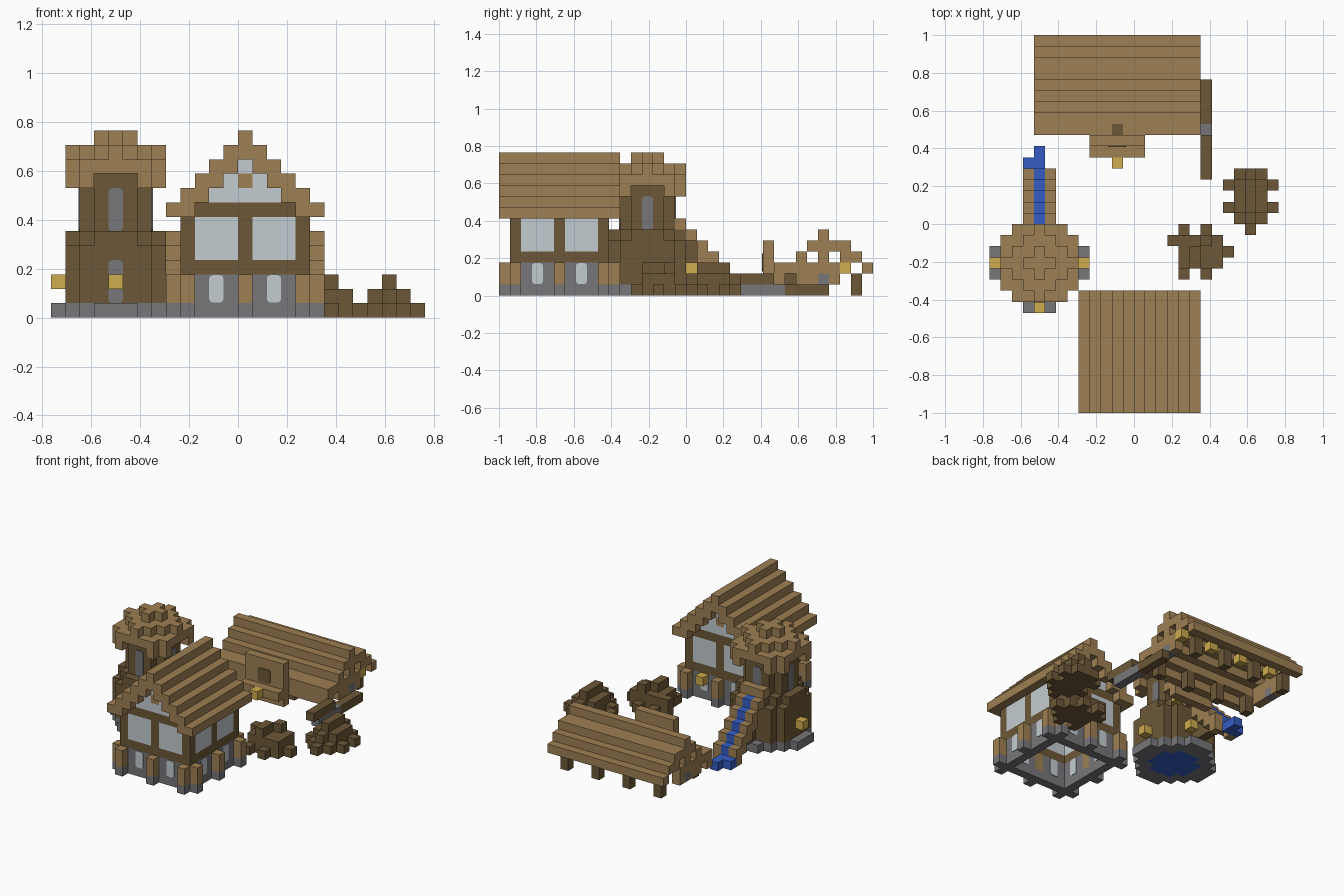
import bpy, bmesh
from mathutils import Matrix, Vector

U = 1 / 17  # edge of one block

if "Cube" in bpy.data.objects:
    bpy.data.objects.remove(bpy.data.objects["Cube"])


def material(name, r, g, b):
    m = bpy.data.materials.new(name)
    m.use_nodes = True
    colour = [(c / 255) ** 2.2 for c in (r, g, b)] + [1]
    m.diffuse_color = colour
    m.node_tree.nodes["Principled BSDF"].inputs["Base Color"].default_value = colour
    return m


TAN = material("light wood", 157, 127, 84)
DARK = material("dark wood", 108, 88, 58)
GRAY = material("stone", 118, 118, 121)
GLASS = material("pale glass", 194, 203, 207)
BLUE = material("blue carpet", 55, 93, 195)
GOLD = material("lantern gold", 205, 171, 78)


def finish(name, bm, mat):
    mesh = bpy.data.meshes.new(name)
    bm.to_mesh(mesh)
    bm.free()
    mesh.materials.append(mat)
    bpy.context.collection.objects.link(bpy.data.objects.new(name, mesh))


def blocks(name, cells, mat):
    """Skin a set of grid cells, keeping only the outer faces."""
    cells, bm, verts = set(cells), bmesh.new(), {}
    for c in cells:
        for axis in range(3):
            for side in (0, 1):
                n = list(c)
                n[axis] += 2 * side - 1
                if tuple(n) in cells:
                    continue
                loop = []
                for a, b in ((0, 0), (1, 0), (1, 1), (0, 1)):
                    p = list(c)
                    p[axis] += side
                    p[(axis + 1) % 3] += a
                    p[(axis + 2) % 3] += b
                    p = tuple(p)
                    if p not in verts:
                        verts[p] = bm.verts.new(Vector(p) * U)
                    loop.append(verts[p])
                bm.faces.new(loop if side else loop[::-1])
    finish(name, bm, mat)


def box(x0, x1, y0, y1, z0, z1):
    return {(x, y, z) for x in range(x0, x1) for y in range(y0, y1) for z in range(z0, z1)}


def plate(name, centre, size, thin, mat):
    """Thin panel with rounded corners, facing along the thin axis."""
    dims = [s * U for s in size]
    dims[thin] = 0.009
    bm = bmesh.new()
    bmesh.ops.create_cube(bm, size=1, matrix=Matrix.Translation(Vector(centre) * U) @ Matrix.Diagonal((*dims, 1)))
    edges = [e for e in bm.edges if abs((e.verts[0].co - e.verts[1].co)[thin]) > 0.005]
    bmesh.ops.bevel(bm, geom=edges, offset=0.25 * U, segments=2, profile=0.5, affect='EDGES')
    bmesh.ops.recalc_face_normals(bm, faces=bm.faces)
    finish(name, bm, mat)


# House: hollow walls on a nine by nine plan, a post every fourth block
X, Y, N = -4, -16, 9
ring = [(u, v) for u in range(N) for v in range(N) if u in (0, 8) or v in (0, 8)]
base, low_wall, posts, frame, panes = set(), set(), set(), set(), set()
for u, v in ring:
    x, y = X + u, Y + v
    pillar = u % 4 == 0 and v % 4 == 0
    base.add((x, y, 0))
    (posts if pillar else low_wall).update(box(x, x + 1, y, y + 1, 1, 3))
    frame |= box(x, x + 1, y, y + 1, 3, 4)
    (frame if pillar else panes).update(box(x, x + 1, y, y + 1, 4, 7))
    if v in (0, 8) and 0 < u < 8:
        frame.add((x, y, 7))
for t in (0, 4, 8):
    for px, py in ((X + t, Y - 1), (X + t, Y + N), (X - 1, Y + t), (X + N, Y + t)):
        base.add((px, py, 0))
        posts |= box(px, px + 1, py, py + 1, 1, 3)
gable, beam = set(), set()
for y in (Y, Y + 8):
    for t in range(3):
        gable |= box(t - 2, 3 - t, y, y + 1, 8 + t, 9 + t)
    beam.add((0, y, 9))
blocks("house_base", base, GRAY)
blocks("house_lower_wall", low_wall, GRAY)
blocks("house_posts", posts, TAN)
blocks("house_frame", frame, DARK)
blocks("house_windows", panes, GLASS)
blocks("gable_glass", gable - beam, GLASS)
blocks("gable_beam", beam, TAN)
blocks("house_roof", {(x, y, 7 + t) for t in range(6) for x in range(-5, 6)
                      for y in range(-17, -6) if abs(x) in (5 - t, 4 - t)}, TAN)
for t in (2.5, 6.5):
    for end in (0, 1, N - 1, N):
        plate("house_small_window", (X + t, Y + end, 2), (1, 1, 1.9), 1, GLASS)
        plate("house_small_window", (X + end, Y + t, 2), (1, 1, 1.9), 0, GLASS)
blocks("house_lantern", {(2, -7, 2)}, GOLD)

# Round tower: octagonal plan measured from its centre block
CX, CY = -9, -4


def octagon(limit, low, high, z0, z1):
    return {(CX + a, CY + b, z) for a in range(-limit, limit + 1) for b in range(-limit, limit + 1)
            for z in range(z0, z1) if low <= abs(a) + abs(b) <= high}


carpet = octagon(2, 0, 3, 0, 1)
blocks("tower_base", octagon(4, 0, 5, 0, 1) - carpet, GRAY)
blocks("tower_carpet", carpet, BLUE)
blocks("tower_walls", octagon(3, 0, 4, 1, 6) | octagon(3, 5, 5, 1, 5) | octagon(2, 0, 3, 6, 10), DARK)
blocks("tower_roof", octagon(3, 5, 5, 9, 10) | octagon(2, 4, 4, 9, 10) | octagon(3, 3, 5, 10, 11)
       | octagon(3, 0, 3, 11, 12) | octagon(1, 0, 1, 12, 13), TAN)
mx, my = CX + 0.5, CY + 0.5
for s in (-1, 1):
    plate("tower_window", (mx, my + 2.5 * s, 7.5), (1, 1, 3), 1, GRAY)
    plate("tower_window", (mx + 2.5 * s, my, 7.5), (1, 1, 3), 0, GRAY)
plate("tower_door", (mx, my - 3.5, 2.5), (1, 1, 3), 1, GRAY)
blocks("tower_lanterns", {(CX + 4, CY, 2), (CX - 4, CY, 2), (CX, CY - 4, 2)}, GOLD)

# Outside stair with a blue runner on a dark core
sides, runner, core = box(-10, -7, -1, 0, 6, 7), {(-10, 5, 0), (-9, 5, 0), (-9, 6, 0)}, set()
for j in range(5):
    top = 6 - j
    low = top - (2 if j else 1)
    sides |= box(-10, -9, j, j + 1, low, top) | box(-8, -7, j, j + 1, low, top)
    runner.add((-9, j, top - 1))
    core |= box(-9, -8, j, j + 1, 1, top - 1)
blocks("stair_sides", sides, TAN)
blocks("stair_runner", runner, BLUE)
blocks("stair_core", core, DARK)
blocks("stair_lantern", {(-8, 0, 2)}, GOLD)

# Open barn: stepped roof, tied ends and posts
roof = box(-9, 6, 8, 9, 1, 2)
for row, z in enumerate((2, 2, 3, 4, 5, 4, 4, 3, 2)):
    roof |= box(-9, 6, 8 + row, 9 + row, z, z + 1)
hatch = {(-2, 8, 2)}
ties, keystones = set(), set()
for x in (-9, 5):
    ties |= (box(x, x + 1, 10, 14, 1, 3) | box(x, x + 1, 12, 13, 3, 5) | box(x, x + 1, 14, 15, 3, 4))
    keystones.add((x, 12, 1))
blocks("barn_roof", roof - hatch, TAN)
blocks("barn_hatch", hatch, DARK)
blocks("barn_end_ties", ties - keystones, TAN)
blocks("barn_end_stones", keystones, GRAY)
blocks("barn_posts", {(x, y, z) for x in range(-8, 5, 4) for y in (9, 15) for z in (0, 1)}, DARK)
blocks("barn_lanterns", {(x, 14, 2) for x in range(-7, 6, 4)}, GOLD)
blocks("barn_front_board", box(-4, 1, 7, 8, 0, 5) | box(-4, 1, 6, 7, 1, 2), TAN)
plate("barn_front_shutter", (-1.5, 7, 3), (1.6, 1, 1.6), 1, DARK)
blocks("barn_front_lantern", {(-2, 5, 1)}, GOLD)

# Low rail beside the barn
blocks("rail", box(6, 7, 4, 8, 1, 2) | box(6, 7, 9, 13, 0, 1), DARK)
blocks("rail_stone", box(6, 7, 5, 9, 0, 1), GRAY)


# Bushes: rows of ground blocks with a knobbly heap on top
def bush(name, cx, cy, rows, heap):
    cells = {(x, cy + j, 0) for j, xs in rows.items() for x in xs}
    cells |= box(cx - 1, cx + 2, cy - 1, cy + 2, 1, 2) | heap
    blocks(name, cells, DARK)


bush("bush_front", 6, -3, {2: (4, 6), 1: range(3, 8), 0: range(4, 9), -1: range(4, 8), -2: (4, 6)},
     box(4, 5, -4, -1, 1, 2) | {(3, -2, 1), (5, -3, 2), (6, -2, 2), (5, -4, 2)})
bush("bush_back", 10, 2, {2: range(9, 12), 1: range(8, 13), 0: range(9, 12),
                          -1: range(8, 13), -2: range(9, 12), -3: (10,)},
     box(10, 11, 0, 5, 1, 2) | box(10, 11, 1, 4, 2, 3))
